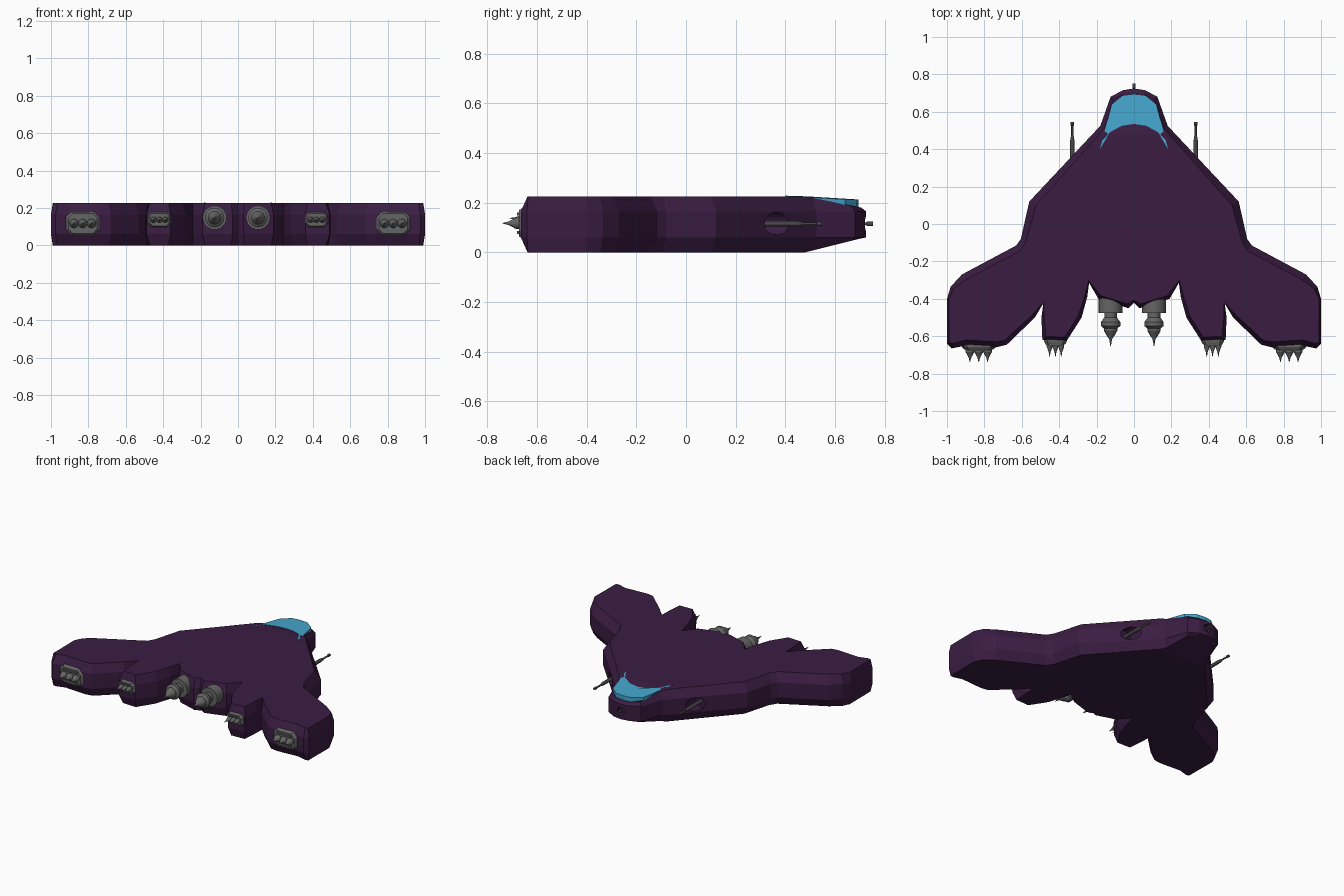
import bpy, bmesh, math
from mathutils import Vector, Matrix

if "Cube" in bpy.data.objects:
    bpy.data.objects.remove(bpy.data.objects["Cube"])


def material(name, rgb):
    m = bpy.data.materials.new(name)
    m.diffuse_color = (*rgb, 1)
    m.use_nodes = True
    m.node_tree.nodes["Principled BSDF"].inputs["Base Color"].default_value = m.diffuse_color
    return m


PURPLE = material("hull_purple", (0.043, 0.012, 0.055))
BLUE = material("canopy_blue", (0.06, 0.39, 0.62))
GREY = material("engine_grey", (0.13, 0.13, 0.13))
DARK = material("gun_grey", (0.06, 0.06, 0.06))


def finish(bm, name, mat=None):
    bmesh.ops.recalc_face_normals(bm, faces=bm.faces)
    me = bpy.data.meshes.new(name)
    bm.to_mesh(me)
    bm.free()
    ob = bpy.data.objects.new(name, me)
    bpy.context.collection.objects.link(ob)
    if mat:
        me.materials.append(mat)
    return ob


def loft(bm, rings):
    """Skin a closed stack of equal-length rings of points."""
    vs = [[bm.verts.new(p) for p in r] for r in rings]
    n = len(vs[0])
    for a, b in zip(vs, vs[1:]):
        for i in range(n):
            bm.faces.new((a[i], a[(i + 1) % n], b[(i + 1) % n], b[i]))
    bm.faces.new(vs[0])
    bm.faces.new(vs[-1])


def lathe(bm, x, z, profile, seg=16):
    """Revolve (radius, y) pairs around an axis parallel to y."""
    loft(bm, [[(x + r * math.cos(2 * math.pi * i / seg), y, z + r * math.sin(2 * math.pi * i / seg))
               for i in range(seg)] for r, y in profile])


def mirrored(half):
    """Full outline from a right half running nose to tail."""
    left = [(-p[0], *p[1:]) for p in reversed(half) if p[0] > 0]
    return half + left


def inset(outline):
    """Mitred inset of an (x, y, amount) outline."""
    out = []
    n = len(outline)
    for i, (x, y, d) in enumerate(outline):
        p = Vector((x, y))
        e1 = (p - Vector(outline[i - 1][:2])).normalized()
        e2 = (Vector(outline[(i + 1) % n][:2]) - p).normalized()
        n1, n2 = Vector((e1.y, -e1.x)), Vector((e2.y, -e2.x))
        out.append(p + (n1 + n2) / max(1 + n1.dot(n2), 0.6) * d)
    return out


# Hull: chamfered plan outline (x, y, chamfer width)
hull_half = [
    (0, 0.725, .02), (0.06, 0.715, .02), (0.125, 0.68, .02), (0.18, 0.525, .025),
    (0.56, 0.12, .04), (0.605, -0.08, .03), (0.63, -0.115, .035), (0.92, -0.27, .035),
    (0.98, -0.335, .02), (1.0, -0.40, .01), (1.0, -0.64, .012), (0.975, -0.665, .025),
    (0.90, -0.65, .03), (0.74, -0.66, .03), (0.68, -0.645, .025), (0.53, -0.50, .02),
    (0.485, -0.425, .012), (0.495, -0.50, .015), (0.49, -0.62, .02), (0.36, -0.625, .02),
    (0.28, -0.50, .02), (0.25, -0.39, .015), (0.24, -0.315, .012), (0.19, -0.40, .02),
    (0.03, -0.45, .02), (0, -0.42, .01)]
outline = mirrored(hull_half)
# the x = 0 points must not be doubled, mirrored() already drops them
small = inset(outline)
bm = bmesh.new()
loft(bm, [[(p.x, p.y, 0) for p in small],
          [(x, y, 0.06) for x, y, _ in outline],
          [(x, y, 0.165) for x, y, _ in outline],
          [(p.x, p.y, 0.225) for p in small]])
# nose slopes down on top and up underneath
bmesh.ops.bisect_plane(bm, geom=bm.verts[:] + bm.edges[:] + bm.faces[:],
                       plane_co=(0, 0.48, 0), plane_no=(0, 1, 0))
for v in bm.verts:
    t = v.co.y - 0.48
    if t > 0.001:
        if v.co.z > 0.2:
            v.co.z -= 0.2 * t
        elif v.co.z < 0.03:
            v.co.z += 0.25 * t
hull = finish(bm, "hull", PURPLE)

# Round gun recesses bored into the hull
for x, r, y in ((0.33, 0.046, 0.30), (-0.33, 0.046, 0.30), (0, 0.028, 0.695)):
    bm = bmesh.new()
    lathe(bm, x, 0.115, [(r, y), (r, y + 0.2)], 20)
    cutter = finish(bm, "gun_recess_cutter")
    cutter.hide_render = True
    mod = hull.modifiers.new("recess", 'BOOLEAN')
    mod.operation, mod.solver, mod.object = 'DIFFERENCE', 'EXACT', cutter
    bpy.context.view_layer.objects.active = hull
    bpy.ops.object.modifier_apply(modifier=mod.name)
    bpy.data.objects.remove(cutter)

# Canopy: wraparound glass with a curved rear edge
canopy = mirrored([(0, 0.695), (0.06, 0.688), (0.12, 0.64), (0.182, 0.40),
                   (0.13, 0.49), (0.065, 0.525), (0, 0.535)])


def glass_z(y):
    return 0.213 + max(0, min(0.015, (0.545 - y) * 0.22))


bm = bmesh.new()
loft(bm, [[(x, y, 0.165 if y > 0.5 else 0.2) for x, y in canopy],
          [(x, y, glass_z(y)) for x, y in canopy]])
finish(bm, "canopy", BLUE)

round_parts = []

# Guns: two wing cannons and a nose barrel
for x, side in ((0.33, "right"), (-0.33, "left")):
    bm = bmesh.new()
    lathe(bm, x, 0.115, [(0.012, 0.29), (0.012, 0.44), (0.009, 0.465), (0.006, 0.47),
                         (0.006, 0.525), (0.009, 0.528), (0.009, 0.545)], 12)
    round_parts.append(finish(bm, "wing_gun_" + side, DARK))
bm = bmesh.new()
lathe(bm, 0, 0.115, [(0.006, 0.68), (0.006, 0.725), (0.009, 0.73), (0.009, 0.752)], 12)
round_parts.append(finish(bm, "nose_gun", DARK))

# Main engines: stepped nozzle with a central spike
for x, side in ((0.107, "right"), (-0.125, "left")):
    bm = bmesh.new()
    lathe(bm, x, 0.148, [(0.064, -0.36), (0.064, -0.475), (0.034, -0.476), (0.034, -0.50),
                         (0.052, -0.525), (0.052, -0.545), (0.036, -0.558), (0.036, -0.57),
                         (0.022, -0.595), (0.008, -0.615), (0.001, -0.655)], 24)
    round_parts.append(finish(bm, "main_engine_" + side, GREY))


def thruster_bank(name, x, z, w, h, y, gap, r):
    """Eight-sided housing holding three spiked nozzles in a row."""
    def ring(s, yy):
        a, b, c = w * s, h * s, h * 0.45 * s
        pts = [(a, b - c), (a - c, b), (c - a, b), (-a, b - c),
               (-a, c - b), (c - a, -b), (a - c, -b), (a, c - b)]
        return [(x + px, yy, z + pz) for px, pz in pts]
    bm = bmesh.new()
    loft(bm, [ring(1, y + 0.04), ring(1, y - 0.008), ring(0.86, y - 0.022)])
    # ridges above and below the nozzles
    for s in (-1, 1):
        m = (Matrix.Translation((x, y - 0.02, z + s * h * 0.6)) @
             Matrix.Diagonal((w * 1.2, 0.02, h * 0.18, 1)))
        bmesh.ops.create_cube(bm, size=1, matrix=m)
    for k in (-1, 0, 1):
        lathe(bm, x + k * gap, z, [(r, y), (r, y - 0.034), (r * 0.8, y - 0.042),
                                   (r * 0.3, y - 0.064), (0.001, y - 0.088)], 14)
    round_parts.append(finish(bm, name, GREY))


for s, side in ((1, "right"), (-1, "left")):
    thruster_bank("outer_thruster_" + side, s * 0.83, 0.117, 0.09, 0.062, -0.65, 0.047, 0.024)
    thruster_bank("inner_thruster_" + side, s * 0.42, 0.137, 0.06, 0.04, -0.622, 0.031, 0.016)

# Smooth the turned parts, keeping hard edges
bpy.ops.object.select_all(action='DESELECT')
for ob in round_parts:
    ob.select_set(True)
bpy.context.view_layer.objects.active = round_parts[0]
bpy.ops.object.shade_smooth_by_angle(angle=math.radians(28))
